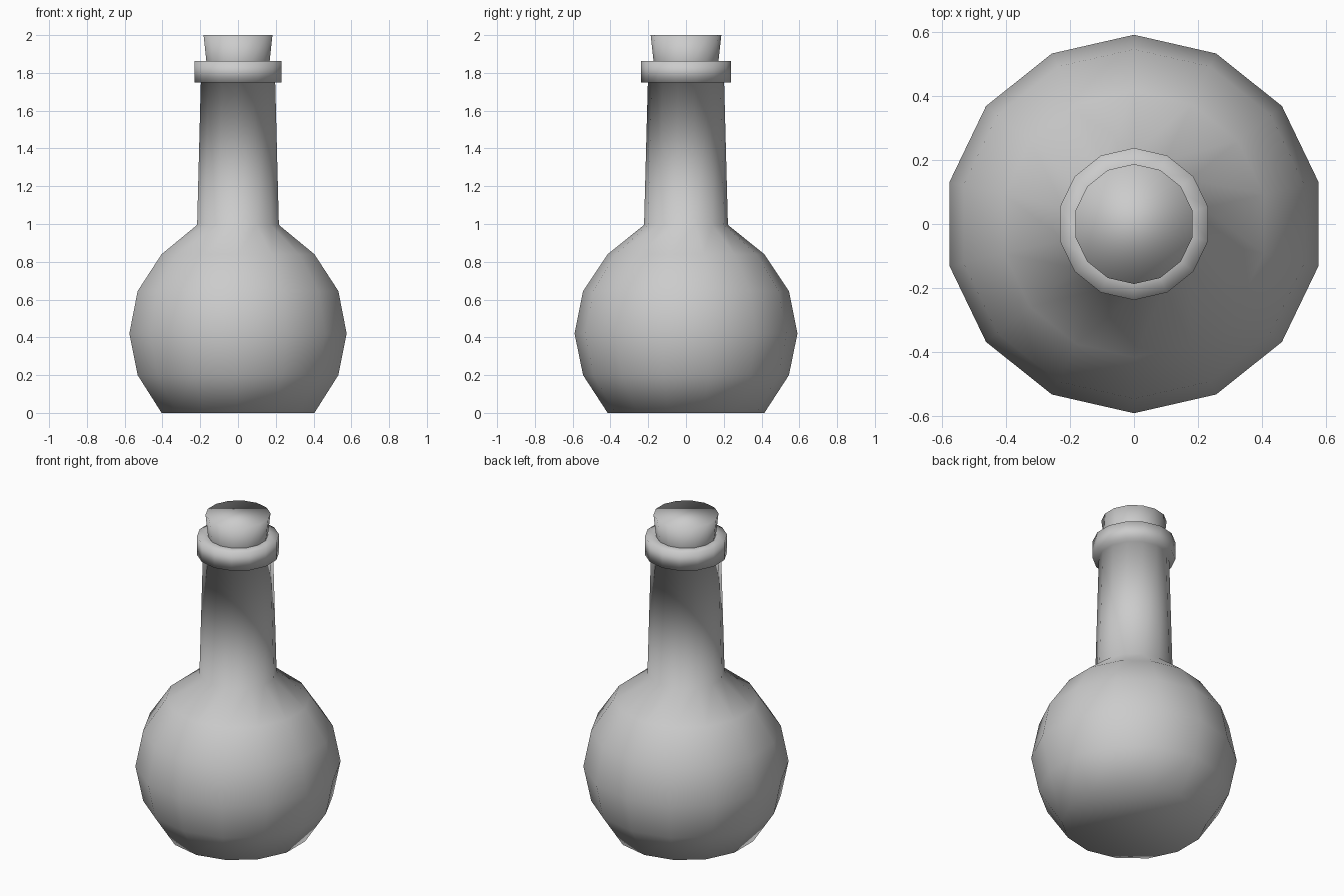
import bpy, bmesh
from math import pi, sin, cos

if "Cube" in bpy.data.objects:
    bpy.data.objects.remove(bpy.data.objects["Cube"])

SIDES = 14


def lathe(name, profile, cap_bottom=False, cap_top=False):
    """Revolve (radius, height) points around z, with a corner facing +y."""
    bm = bmesh.new()
    rings = []
    for r, z in profile:
        rings.append([bm.verts.new((r * cos(pi / 2 + 2 * pi * i / SIDES),
                                    r * sin(pi / 2 + 2 * pi * i / SIDES), z))
                      for i in range(SIDES)])
    for low, high in zip(rings, rings[1:]):
        for i in range(SIDES):
            j = (i + 1) % SIDES
            bm.faces.new((low[i], low[j], high[j], high[i]))
    if cap_bottom:
        bm.faces.new(rings[0][::-1])
    if cap_top:
        bm.faces.new(rings[-1])
    for face in bm.faces:
        face.smooth = True
    mesh = bpy.data.meshes.new(name)
    bm.to_mesh(mesh)
    bm.free()
    obj = bpy.data.objects.new(name, mesh)
    bpy.context.collection.objects.link(obj)
    return obj


# Flask: round bulb, tapering neck and overhanging collar
lathe("flask", [(0.415, 0.0), (0.545, 0.2), (0.59, 0.42), (0.545, 0.645),
                (0.415, 0.84), (0.222, 0.995), (0.202, 1.75),
                (0.237, 1.75), (0.237, 1.863), (0.172, 1.863)],
      cap_bottom=True)

# Stopper: flared plug sitting in the collar opening
lathe("stopper", [(0.172, 1.863), (0.187, 2.0)], cap_top=True)
